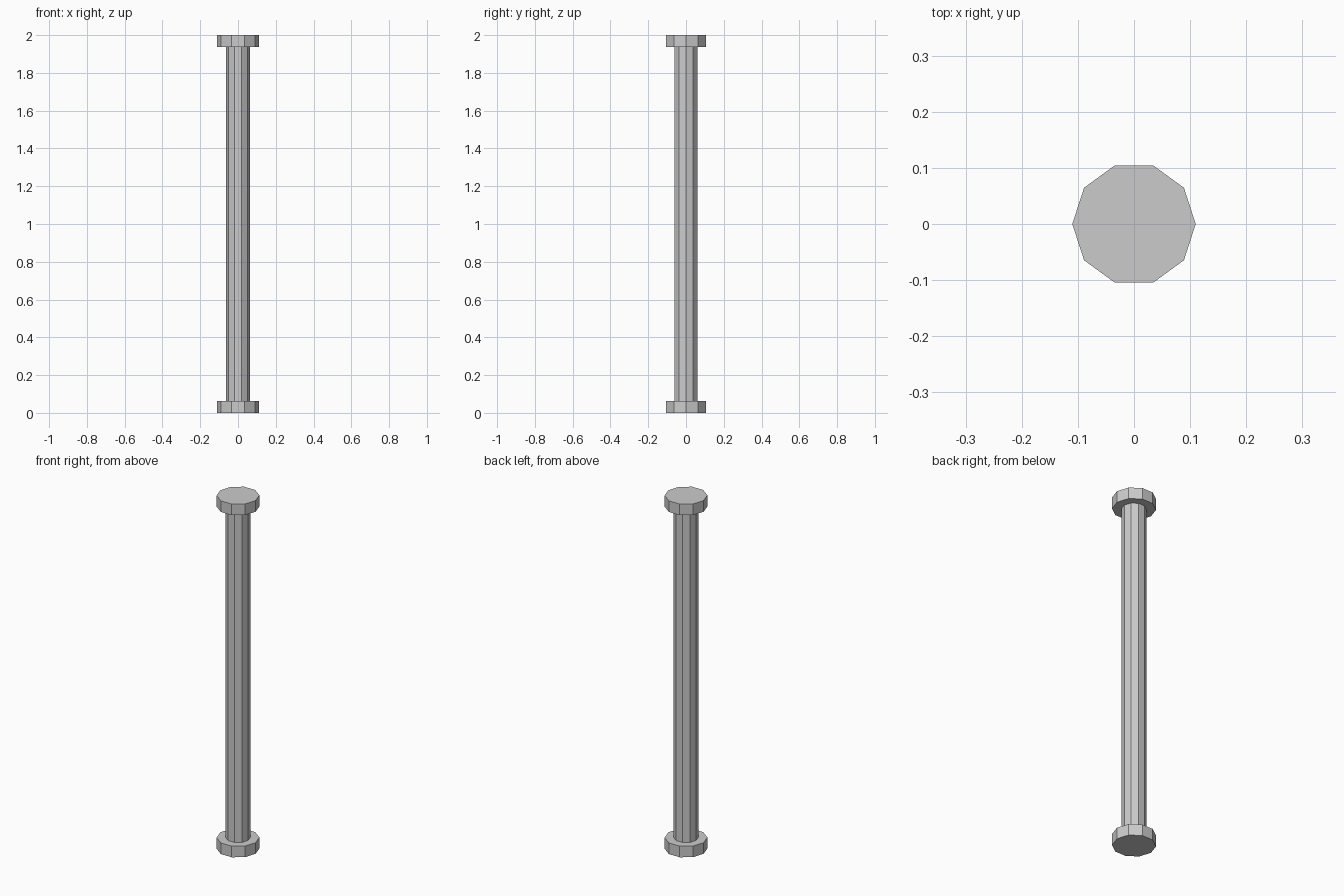
import bpy

if "Cube" in bpy.data.objects:
    bpy.data.objects.remove(bpy.data.objects["Cube"])

SIDES = 10
HEIGHT = 2.0
FLANGE_H = 0.063


def prism(name, radius, z0, z1):
    # ten-sided upright prism with a corner on the x axis
    bpy.ops.mesh.primitive_cylinder_add(vertices=SIDES, radius=radius, depth=z1 - z0,
                                        location=(0, 0, (z0 + z1) / 2),
                                        rotation=(0, 0, 1.5707963))
    ob = bpy.context.object
    ob.name = name
    bpy.ops.object.transform_apply(location=False, rotation=True, scale=False)
    return ob


# end flanges
prism("bottom_flange", 0.11, 0, FLANGE_H)
prism("top_flange", 0.11, HEIGHT - FLANGE_H, HEIGHT)

# long shaft between the flanges
prism("shaft", 0.063, FLANGE_H, HEIGHT - FLANGE_H)
